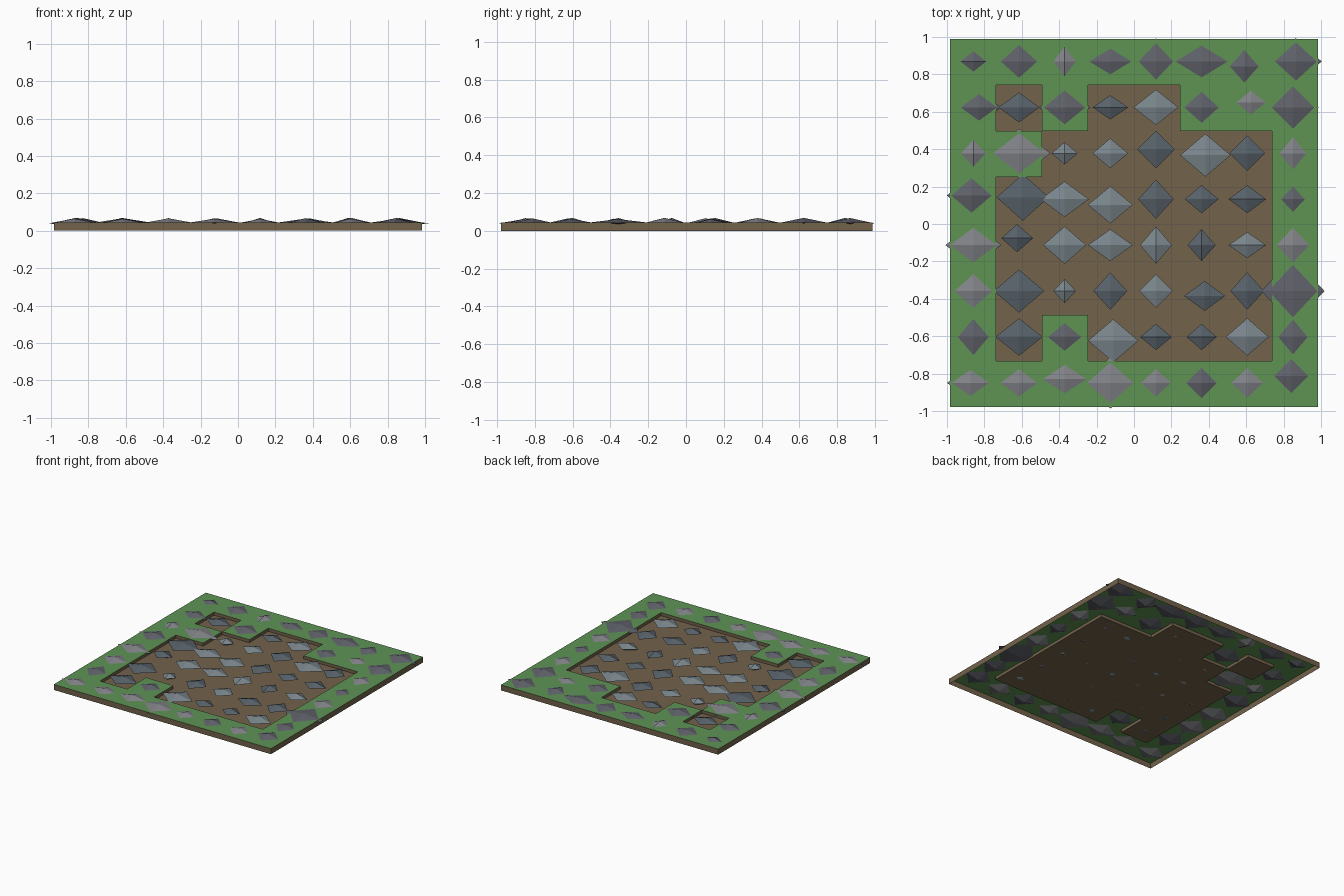
import bpy, bmesh, random

if "Cube" in bpy.data.objects:
    bpy.data.objects.remove(bpy.data.objects["Cube"])
random.seed(4)


def material(name, rgb):
    m = bpy.data.materials.new(name)
    lin = [((c / 255 + 0.055) / 1.055) ** 2.4 for c in rgb]
    m.diffuse_color = (*lin, 1)
    m.use_nodes = True
    m.node_tree.nodes["Principled BSDF"].inputs["Base Color"].default_value = m.diffuse_color
    return m


def finish(bm, name, mats):
    me = bpy.data.meshes.new(name)
    bm.to_mesh(me)
    bm.free()
    for m in mats:
        me.materials.append(m)
    ob = bpy.data.objects.new(name, me)
    bpy.context.collection.objects.link(ob)
    return ob


grass = material("grass_green", (94, 148, 84))
soil = material("soil_brown", (114, 98, 74))
light_grey = material("light_grey_stone", (130, 131, 136))
dark_grey = material("dark_grey_stone", (96, 98, 106))
light_slate = material("light_slate_stone", (122, 134, 140))
dark_slate = material("dark_slate_stone", (88, 98, 106))

# Ground plan, back row first: g = grass, s = sunken soil
PLAN = ["gggggggg", "gsgssggg", "ggsssssg", "gssssssg",
        "gssssssg", "gssssssg", "gsgssssg", "gggggggg"]
N, HALF, Y0 = 8, 0.983, 0.005
CELL = 2 * HALF / N
TOP, SUNK = 0.045, 0.02


def level(r, c):
    if 0 <= r < N and 0 <= c < N:
        return TOP if PLAN[r][c] == "g" else SUNK
    return 0.0


# Tiled ground with steps around the soil and a skirt round the outside
bm = bmesh.new()
for r in range(N):
    for c in range(N):
        z = level(r, c)
        x0, y1 = -HALF + c * CELL, Y0 + HALF - r * CELL
        x1, y0 = x0 + CELL, y1 - CELL
        corners = [(x0, y0), (x1, y0), (x1, y1), (x0, y1)]
        f = bm.faces.new([bm.verts.new((*p, z)) for p in corners])
        f.material_index = 0 if PLAN[r][c] == "g" else 1
        for k, (dr, dc) in enumerate([(1, 0), (0, 1), (-1, 0), (0, -1)]):
            low = level(r + dr, c + dc)
            if low < z:
                a, b = corners[k], corners[(k + 1) % 4]
                wall = [(*a, low), (*b, low), (*b, z), (*a, z)]
                f = bm.faces.new([bm.verts.new(p) for p in wall])
                f.material_index = 1
bmesh.ops.remove_doubles(bm, verts=bm.verts, dist=1e-4)
finish(bm, "ground", [grass, soil])

# Half width and half depth of each stone at the surface, in hundredths
SIZES = [
    [(7, 5.5), (10, 9), (6, 8), (11.5, 7), (9.5, 10), (14, 8.5), (7.5, 8.5), (11, 10)],
    [(9.5, 7), (11, 8), (11, 9), (9.5, 6.5), (12, 9.5), (9.5, 8.5), (8, 6.5), (11, 11)],
    [(6.5, 7), (13.5, 10.5), (7, 6), (9.5, 8), (10, 10), (13.5, 11.5), (9.5, 9.5), (7, 8.5)],
    [(10.5, 9), (14, 12.5), (13, 9.5), (12, 10), (9.5, 10.5), (9, 7.5), (10, 7.5), (6.5, 7)],
    [(12, 9), (8.5, 7.5), (11.5, 10), (12, 8.5), (8.5, 10), (7.5, 8.5), (10, 7), (8.5, 9)],
    [(10, 9), (13.5, 11.5), (6, 6.5), (9, 10), (9, 9), (11, 8), (9, 10), (13.5, 14.5)],
    [(8.5, 10), (12.5, 10), (9, 7.5), (13.5, 11.5), (8.5, 7), (8, 7), (11.5, 10), (8, 9.5)],
    [(10, 7), (10, 7.5), (11.5, 7.5), (12.5, 11), (8, 7.5), (8, 8), (8.5, 8), (9, 9)],
]
# Shade of each stone: l = light, d = dark
SHADES = ["ddlddddd", "ddddldld", "lllldldl", "ddlldddd",
          "ldllldll", "ldldlddd", "dddlddld", "llllldld"]
# Stones that sit noticeably off the regular spacing
SHIFT = {(0, 7): (.016, 0), (7, 0): (-.016, 0), (1, 0): (.03, 0),
         (1, 6): (.02, .026), (3, 1): (.02, .01), (3, 3): (0, -.03),
         (4, 1): (-.01, .037), (7, 7): (-.01, .037), (6, 3): (.016, -.02),
         (2, 5): (.02, -.01), (7, 2): (0, .02), (3, 0): (-.01, .02),
         (0, 6): (-.016, -.026), (5, 5): (.016, -.026), (2, 4): (0, .02)}

# Flattened eight-sided stones, half buried
bm = bmesh.new()
for r in range(N):
    for c in range(N):
        dx, dy = SHIFT.get((r, c), (0, 0))
        x = -0.859 + 0.2441 * c + dx
        y = 0.869 - 0.2455 * r + dy
        on_grass = PLAN[r][c] == "g"
        # buried stones are wider below the grass than where they emerge
        grow = 0.01 / (0.8 if on_grass else 1.0)
        w, d = (s * grow for s in SIZES[r][c])
        h, z = random.uniform(0.022, 0.029), 0.04
        ring = [bm.verts.new(p) for p in
                [(x + w, y, z), (x, y + d, z), (x - w, y, z), (x, y - d, z)]]
        top, bottom = bm.verts.new((x, y, z + h)), bm.verts.new((x, y, z - h))
        mat = (0 if on_grass else 2) + (SHADES[r][c] == "d")
        for k in range(4):
            a, b = ring[k], ring[(k + 1) % 4]
            for tri in ((a, b, top), (b, a, bottom)):
                bm.faces.new(tri).material_index = mat
finish(bm, "stones", [light_grey, dark_grey, light_slate, dark_slate])
